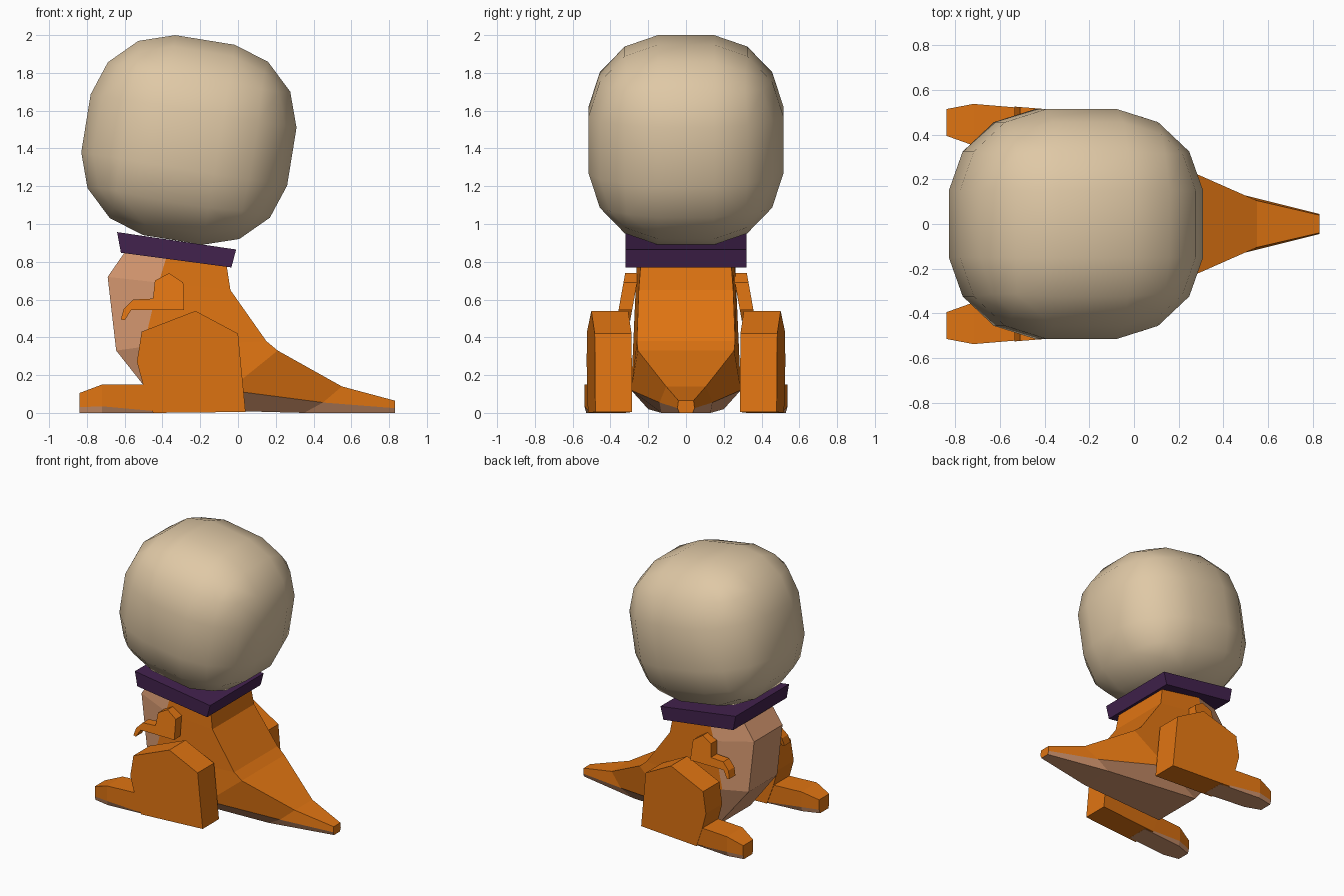
import bpy, bmesh, math
from mathutils import Matrix

if "Cube" in bpy.data.objects:
    bpy.data.objects.remove(bpy.data.objects["Cube"])


def material(name, rgb):
    m = bpy.data.materials.new(name)
    m.diffuse_color = (*rgb, 1)
    m.use_nodes = True
    m.node_tree.nodes["Principled BSDF"].inputs["Base Color"].default_value = m.diffuse_color
    return m


ORANGE = material("orange fur", (0.74, 0.175, 0.006))
TAN = material("pale belly", (0.66, 0.31, 0.16))
BEIGE = material("beige shell", (0.74, 0.58, 0.38))
PURPLE = material("purple collar", (0.055, 0.016, 0.075))


def finish(name, bm, mats):
    bmesh.ops.recalc_face_normals(bm, faces=bm.faces)
    me = bpy.data.meshes.new(name)
    bm.to_mesh(me)
    bm.free()
    ob = bpy.data.objects.new(name, me)
    bpy.context.collection.objects.link(ob)
    for m in mats:
        me.materials.append(m)
    return ob


def loft(name, rings, mats, pale=()):
    """Skin closed rings; strips listed in pale use the second material."""
    bm = bmesh.new()
    vs = [[bm.verts.new(p) for p in r] for r in rings]
    n = len(rings[0])
    for a, b in zip(vs, vs[1:]):
        for i in range(n):
            j = (i + 1) % n
            f = bm.faces.new((a[i], a[j], b[j], b[i]))
            f.material_index = 1 if i in pale else 0
    bm.faces.new(vs[0])
    bm.faces.new(vs[-1])
    return finish(name, bm, mats)


def slab(name, profile, y0, y1, mat, shift=lambda x, z: 0, side=1):
    """Side profile (x, z) given thickness along y, with a lean from shift."""
    return loft(name, [[(x, side * (y + shift(x, z)), z) for x, z in profile]
                       for y in (y0, y1)], [mat])


# Torso and tail: belly point, side seam, back point, then their half widths
stations = [
    ((-.60, .85), (-.38, .82), (-.06, .78), .17, .26, .24),
    ((-.69, .72), (-.42, .69), (-.04, .65), .17, .265, .25),
    ((-.645, .33), (-.50, .35), (.15, .38), .17, .28, .26),
    ((-.40, .02), (-.05, .12), (.21, .33), .20, .29, .255),
    ((.35, 0), (.45, .055), (.55, .14), .13, .14, .105),
    ((.83, 0), (.83, .025), (.83, .065), .035, .045, .04),
]
rings = []
for f, s, b, wf, ws, wb in stations:
    half = [(f, wf), (s, ws), (b, wb)]
    rings.append([(p[0], w, p[1]) for p, w in half]
                 + [(p[0], -w, p[1]) for p, w in reversed(half)])
loft("body_and_tail", rings, [ORANGE, TAN], pale=(0, 4, 5))

# Limbs, toes turned slightly outward and arms leaning away from the chest
thigh = [(.04, .005), (0, .42), (-.225, .54), (-.51, .43), (-.535, .27),
         (-.50, .14), (-.45, 0)]
arm = [(-.285, .545), (-.29, .69), (-.365, .74), (-.44, .70), (-.45, .605),
       (-.555, .60), (-.605, .55), (-.62, .495), (-.60, .49), (-.565, .545)]
# Foot sections: x, inner y, outer y, height, sole band height
foot = [(-.84, .395, .515, .105, .03), (-.72, .352, .538, .15, .035),
        (-.38, .322, .51, .15, .004)]
for side, label in ((-1, "right"), (1, "left")):
    slab(label + "_thigh", thigh, .285, .48, ORANGE,
         lambda x, z: .08 * (.04 - x), side)
    slab(label + "_arm", arm, .25, .322, ORANGE,
         lambda x, z: .18 * (.74 - z), side)
    sections = [[(x, side * y, z) for y, z in
                 ((a + .01, 0), (a, s), (a, h), (b, h), (b, s), (b - .01, 0))]
                for x, a, b, h, s in foot]
    loft(label + "_foot", sections, [ORANGE, TAN], pale=(0, 4, 5))

# Tilted square collar
slab("collar", [(-.64, .957), (-.01, .865), (-.035, .77), (-.62, .848)],
     -.32, .32, PURPLE)

# Head shell: a cube with very wide rounded edges
bm = bmesh.new()
bmesh.ops.create_cube(bm, size=2)
bmesh.ops.bevel(bm, geom=bm.edges[:], offset=.71, offset_type='OFFSET',
                segments=3, profile=.46, affect='EDGES', clamp_overlap=True)
bm.transform(Matrix.Translation((-.26, 0, 1.445))
             @ Matrix.Rotation(math.radians(9.2), 4, 'Y')
             @ Matrix.Diagonal((.552, .515, .536, 1)))
head = finish("head_shell", bm, [BEIGE])
bpy.context.view_layer.objects.active = head
head.select_set(True)
bpy.ops.object.shade_smooth_by_angle(angle=math.radians(40))
